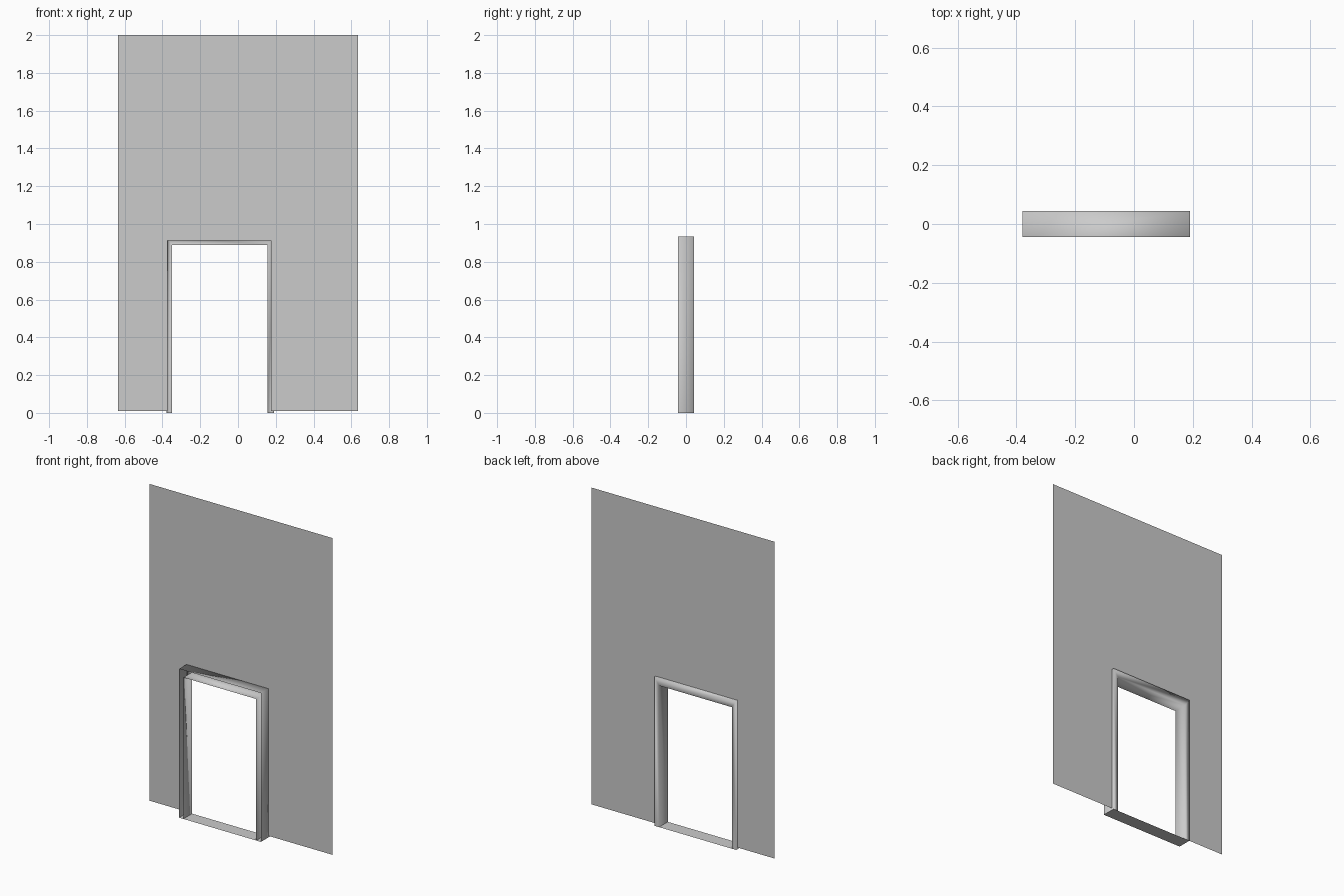
import bpy, bmesh

if "Cube" in bpy.data.objects:
    bpy.data.objects.remove(bpy.data.objects["Cube"])


def make_object(name, strips, smooth=False):
    """Join strips of quads, each strip lying between two equal-length paths."""
    bm = bmesh.new()
    for a, b in strips:
        va = [bm.verts.new(p) for p in a]
        vb = [bm.verts.new(p) for p in b]
        for i in range(len(a) - 1):
            bm.faces.new((va[i], va[i + 1], vb[i + 1], vb[i]))
    bmesh.ops.remove_doubles(bm, verts=bm.verts, dist=1e-4)
    bmesh.ops.recalc_face_normals(bm, faces=bm.faces)
    for f in bm.faces:
        f.smooth = smooth
    me = bpy.data.meshes.new(name)
    bm.to_mesh(me)
    bm.free()
    ob = bpy.data.objects.new(name, me)
    bpy.context.collection.objects.link(ob)
    return ob


def arch(left, right, bottom, top, y):
    """Open doorway outline: up the left side, across, down the right side."""
    return [(left, y, bottom), (left, y, top), (right, y, top), (right, y, bottom)]


FRONT, BACK, WALL_Y = -0.0435, 0.0435, 0.03
OUTER = (-0.379, 0.190, 0.0, 0.935)
INNER = (-0.349, 0.157, 0.0, 0.889)

# Flat wall sheet with a doorway notch
make_object("wall", [(arch(-0.635, 0.635, 0.01, 2.0, WALL_Y),
                      arch(-0.373, 0.175, 0.01, 0.913, WALL_Y))])

# Door frame: outer side, back flange and inner reveal, open at the front
make_object("door_frame", [
    (arch(*OUTER, FRONT), arch(*OUTER, BACK)),
    (arch(*OUTER, BACK), arch(*INNER, BACK)),
    (arch(*INNER, BACK), arch(*INNER, FRONT)),
], smooth=True)

# Thin threshold across the bottom
make_object("threshold", [([(OUTER[0], FRONT, 0), (OUTER[1], FRONT, 0)],
                           [(OUTER[0], BACK, 0), (OUTER[1], BACK, 0)])])
